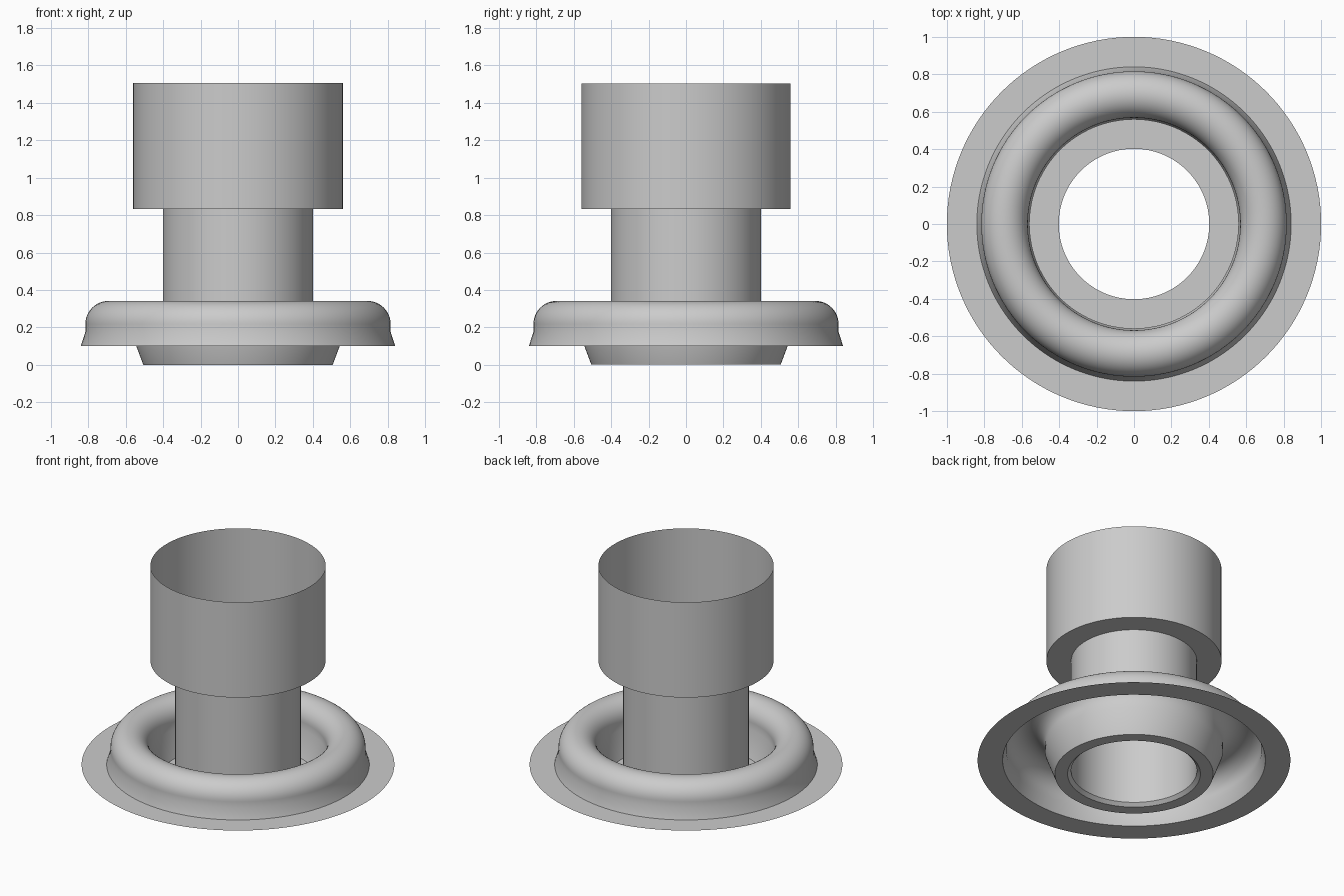
import bpy, bmesh
from math import cos, sin, pi, radians

cube = bpy.data.objects.get("Cube")
if cube:
    bpy.data.objects.remove(cube, do_unlink=True)

SEGMENTS = 128

grey = bpy.data.materials.new("plain grey")
grey.use_nodes = True
grey.diffuse_color = (0.6, 0.6, 0.6, 1)
grey.node_tree.nodes["Principled BSDF"].inputs["Base Color"].default_value = grey.diffuse_color


def lathe(name, profile):
    """Revolve an open (radius, height) profile into a thin sheet."""
    bm = bmesh.new()
    angles = [2 * pi * i / SEGMENTS for i in range(SEGMENTS)]
    rings = [[bm.verts.new((r * cos(a), r * sin(a), z)) for a in angles] for r, z in profile]
    for a, b in zip(rings, rings[1:]):
        for j in range(SEGMENTS):
            k = (j + 1) % SEGMENTS
            bm.faces.new((a[j], a[k], b[k], b[j]))
    mesh = bpy.data.meshes.new(name)
    bm.to_mesh(mesh)
    bm.free()
    mesh.materials.append(grey)
    obj = bpy.data.objects.new(name, mesh)
    bpy.context.collection.objects.link(obj)
    bpy.ops.object.select_all(action="DESELECT")
    obj.select_set(True)
    bpy.context.view_layer.objects.active = obj
    bpy.ops.object.shade_smooth_by_angle(angle=radians(30))
    return obj


# Flat mounting flange
lathe("flange", [(1.0, 0.1), (0.84, 0.1)])

# Half-round roll with a flared outer skirt and a tapered inner wall
tube_r, mid_r, mid_z = 0.124, 0.692, 0.217
roll = [(mid_r + tube_r * cos(pi * i / 24), mid_z + tube_r * sin(pi * i / 24)) for i in range(25)]
lathe("rolled_rim", [(0.84, 0.1), (0.816, 0.175)] + roll + [(0.568, 0.165), (0.506, 0)])

# Flat floor of the trough around the column
lathe("trough_floor", [(0.506, 0), (0.425, 0)])

# Hollow column with a small chamfer at its foot
lathe("column", [(0.425, 0), (0.402, 0.022), (0.402, 0.833)])

# Wider open sleeve on top, with its step
lathe("upper_sleeve", [(0.402, 0.833), (0.56, 0.833), (0.56, 1.505)])
